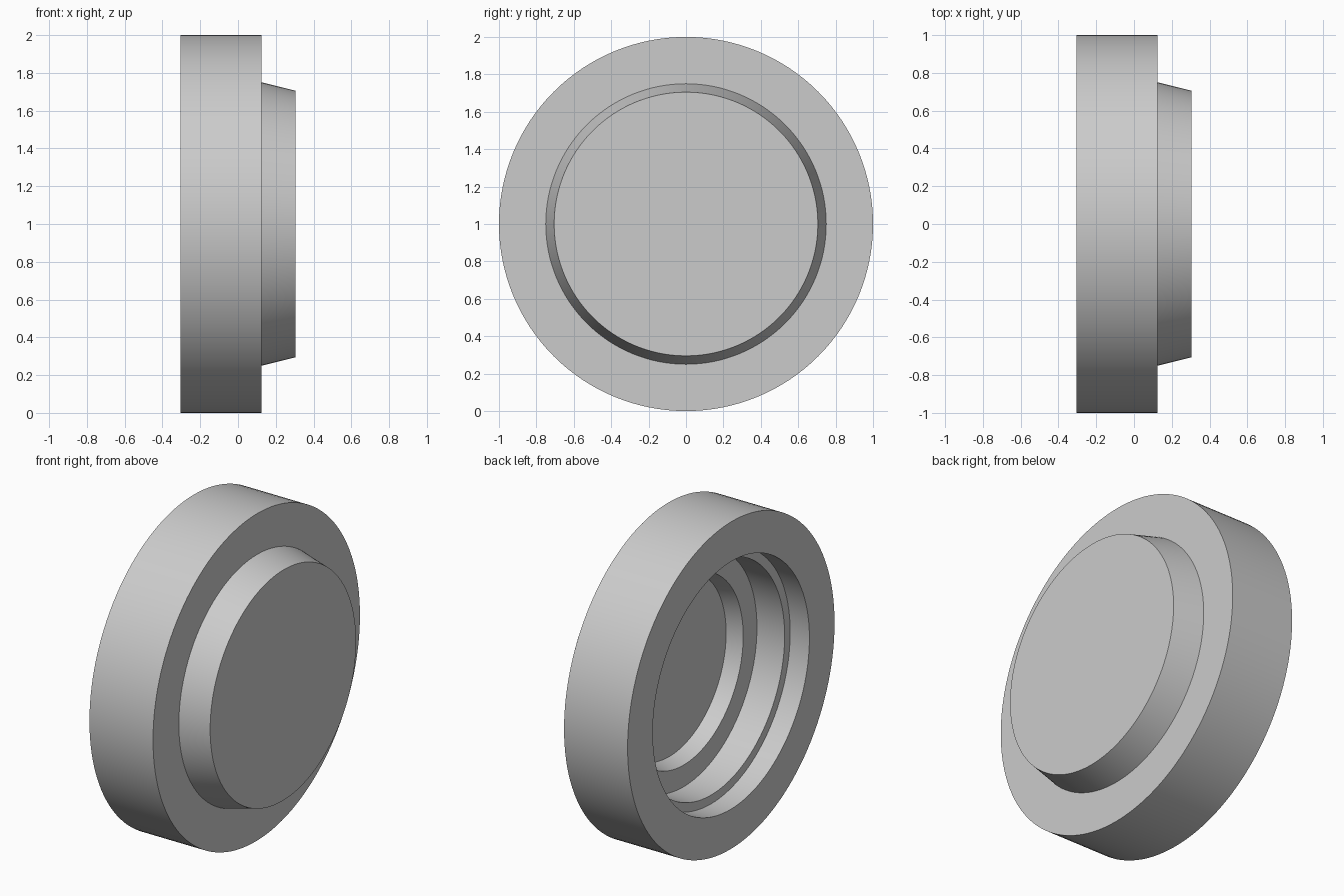
import bpy, bmesh, math
from mathutils import Vector

cube = bpy.data.objects.get("Cube")
if cube:
    bpy.data.objects.remove(cube, do_unlink=True)

# Plain grey finish
grey = bpy.data.materials.new("light_grey")
grey.use_nodes = True
colour = (0.6, 0.6, 0.6, 1)
grey.diffuse_color = colour
grey.node_tree.nodes["Principled BSDF"].inputs["Base Color"].default_value = colour


def revolve(name, profile, steps=128):
    """Turn an (x, radius) profile around the x axis."""
    bm = bmesh.new()
    verts = [bm.verts.new((x, 0, r)) for x, r in profile]
    edges = [bm.edges.new(pair) for pair in zip(verts, verts[1:])]
    bmesh.ops.spin(bm, geom=verts + edges, cent=(0, 0, 0), axis=(1, 0, 0),
                   angle=math.tau, steps=steps, use_duplicate=False)
    bmesh.ops.remove_doubles(bm, verts=bm.verts, dist=0.0001)
    bmesh.ops.translate(bm, verts=bm.verts, vec=Vector((0, 0, 1)))
    bmesh.ops.recalc_face_normals(bm, faces=bm.faces)
    mesh = bpy.data.meshes.new(name)
    bm.to_mesh(mesh)
    bm.free()
    mesh.materials.append(grey)
    obj = bpy.data.objects.new(name, mesh)
    bpy.context.collection.objects.link(obj)
    bpy.ops.object.select_all(action="DESELECT")
    obj.select_set(True)
    bpy.context.view_layer.objects.active = obj
    bpy.ops.object.shade_smooth_by_angle(angle=math.radians(12))
    return obj


# Tapered boss, flange and stepped recess as one closed turned body
boss = [(0.305, 0), (0.305, 0.705), (0.125, 0.75)]
flange = [(0.125, 1), (-0.305, 1)]
recess = [(-0.305, 0.757), (-0.175, 0.757), (-0.175, 0.703), (0.012, 0.703),
          (0.012, 0.57), (0.11, 0.545), (0.11, 0)]
revolve("stepped_cap", boss + flange + recess)
